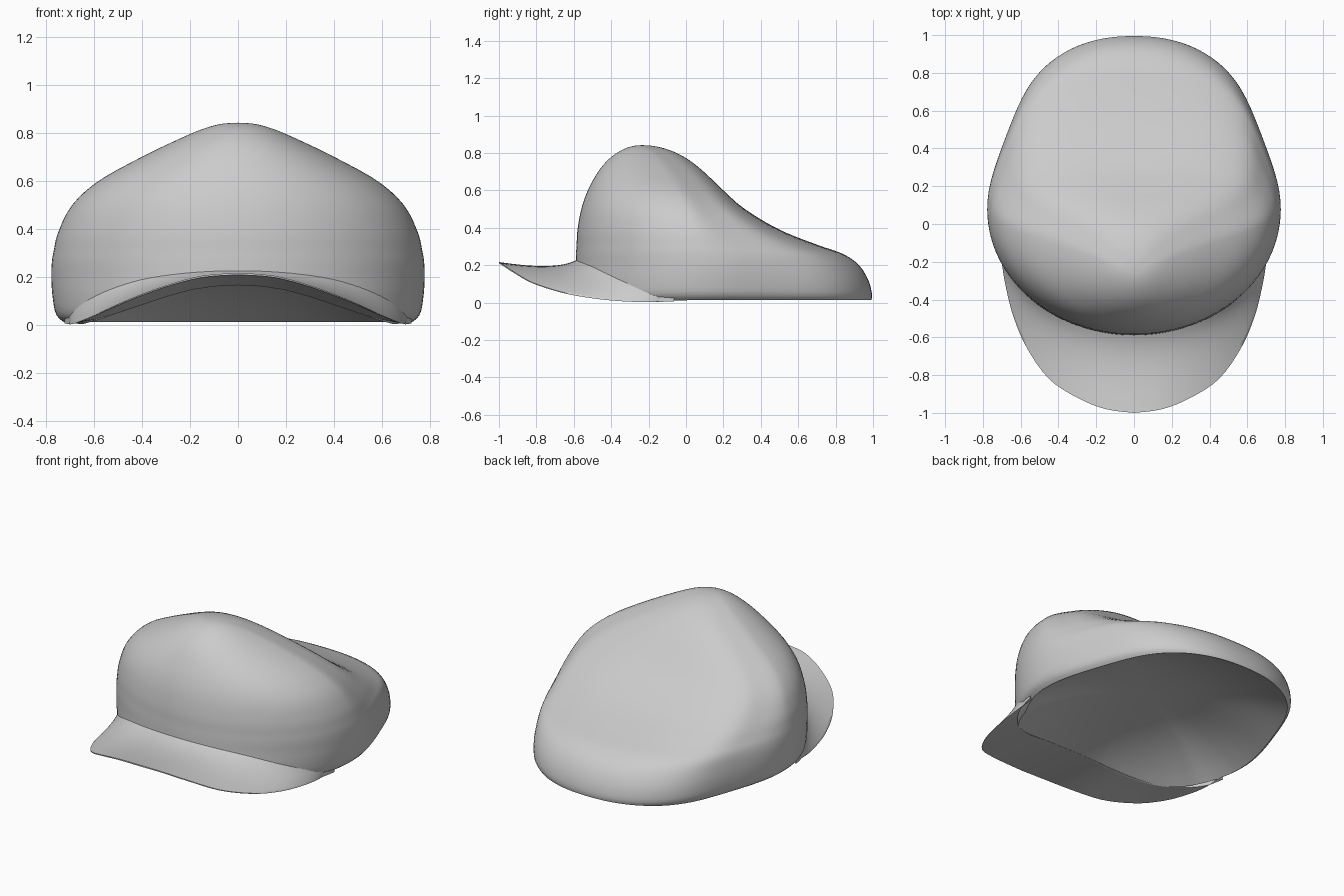
import bpy, bmesh
from math import sin, cos, pi

if "Cube" in bpy.data.objects:
    bpy.data.objects.remove(bpy.data.objects["Cube"])


def spline(rows, t):
    """Smooth interpolation through evenly indexed rows of numbers."""
    t = min(max(t, 0), len(rows) - 1)
    i = min(int(t), len(rows) - 2)
    f = t - i
    b, c = rows[i], rows[i + 1]
    a = rows[i - 1] if i else b
    d = rows[i + 2] if i + 2 < len(rows) else c
    out = []
    for p, q, r, s in zip(a, b, c, d):
        m0, m1 = (r - p) / 2, (s - q) / 2
        out.append(q + f * m0 + f * f * (3 * (r - q) - 2 * m0 - m1)
                   + f ** 3 * (2 * (q - r) + m0 + m1))
    return out


def lookup(pairs, x):
    """Piecewise linear value."""
    for (x0, y0), (x1, y1) in zip(pairs, pairs[1:]):
        if x <= x1:
            return y0 + (y1 - y0) * max(0, (x - x0) / (x1 - x0))
    return pairs[-1][1]


def finish(name, bm):
    bmesh.ops.recalc_face_normals(bm, faces=bm.faces[:])
    mesh = bpy.data.meshes.new(name)
    bm.to_mesh(mesh)
    bm.free()
    ob = bpy.data.objects.new(name, mesh)
    bpy.context.collection.objects.link(ob)
    bpy.ops.object.select_all(action='DESELECT')
    ob.select_set(True)
    bpy.context.view_layer.objects.active = ob
    bpy.ops.object.shade_smooth_by_angle(angle=1.0)
    return ob


# Crown slices: height, front y, back y, half width, widest y, squareness of back
SLICES = [
    (0.00, -0.585, 0.985, 0.705, 0.08, 2.25),
    (0.04, -0.595, 0.995, 0.755, 0.08, 2.25),
    (0.12, -0.595, 0.975, 0.772, 0.08, 2.25),
    (0.20, -0.59, 0.925, 0.777, 0.08, 2.25),
    (0.26, -0.588, 0.84, 0.775, 0.07, 2.35),
    (0.31, -0.585, 0.70, 0.767, 0.06, 2.5),
    (0.39, -0.58, 0.50, 0.747, 0.04, 2.8),
    (0.50, -0.56, 0.315, 0.69, 0.00, 3.0),
    (0.60, -0.525, 0.20, 0.58, -0.05, 2.8),
    (0.70, -0.47, 0.095, 0.40, -0.11, 2.5),
    (0.77, -0.41, 0.005, 0.255, -0.16, 2.2),
    (0.815, -0.345, -0.085, 0.15, -0.20, 2.0),
    (0.837, -0.285, -0.17, 0.07, -0.23, 2.0),
    (0.842, -0.235, -0.235, 0.0, -0.235, 2.0),
]
# Height of the lower edge against x: an arch at the front
ARCH = [(0, .165), (.1, .16), (.2, .145), (.3, .117), (.4, .083), (.5, .05),
        (.6, .022), (.7, .003), (.775, .015)]


def crown_point(t, a):
    z, yf, yb, w, ym, n = spline(SLICES, t)
    c, s = cos(a), sin(a)
    if s < 0:
        n = 2.0
    r = (abs(c) ** n + abs(s) ** n) ** (-1 / n)
    x = w * r * c
    if s > 0:                         # the sides run in a little towards the back
        x *= 1 - 0.06 * sin(pi * min(r * s, 1)) ** 2
    return x, ym + r * s * ((yb - ym) if s > 0 else (ym - yf)), z


def t_at_height(z):
    lo, hi = 0.0, len(SLICES) - 1.0
    for _ in range(30):
        mid = (lo + hi) / 2
        if spline(SLICES, mid)[0] < z:
            lo = mid
        else:
            hi = mid
    return lo


# Crown: lofted from the arched lower edge to the peak,
# closed underneath by a shallow hollow
COLS, ROWS, INNER = 112, 44, 16
HOLLOW = (0, 0.12, 0.20)
bm = bmesh.new()
grid = []
for i in range(COLS):
    a = 2 * pi * i / COLS
    x = abs(crown_point(1.5, a)[0])
    z0 = lookup(ARCH, x) if sin(a) < 0 else 0.013
    t0 = t_at_height(z0)
    t1 = len(SLICES) - 1
    edge = crown_point(t0, a)
    col = []
    for j in range(1, INNER):
        s = j / INNER
        col.append((HOLLOW[0] + (edge[0] - HOLLOW[0]) * s,
                    HOLLOW[1] + (edge[1] - HOLLOW[1]) * s,
                    HOLLOW[2] + (edge[2] - HOLLOW[2]) * s ** 2.4))
    col += [crown_point(t0 + (t1 - t0) * j / ROWS, a) for j in range(ROWS)]
    grid.append([bm.verts.new(co) for co in col])
peak = bm.verts.new((0, -0.235, 0.842))
middle = bm.verts.new(HOLLOW)
for i in range(COLS):
    p, q = grid[i], grid[(i + 1) % COLS]
    for j in range(len(p) - 1):
        bm.faces.new((p[j], q[j], q[j + 1], p[j + 1]))
    bm.faces.new((p[-1], q[-1], peak))
    bm.faces.new((q[0], p[0], middle))
finish("crown", bm)

# Brim: tapered wedge swept round the front of the crown
# Outer edge from the middle to the side (x, y, z)
EDGE = [(0, -1.0, .217), (.15, -.98, .205), (.30, -.92, .165), (.45, -.82, .108),
        (.565, -.66, .056), (.635, -.50, .026), (.675, -.35, .010),
        (.70, -.20, .004), (.70, -.08, .012)]
# Height where the brim meets the crown, against y
JOIN = [(-.6, .20), (-.5, .172), (-.42, .145), (-.35, .122), (-.2, .075),
        (-.08, .03), (0, .03)]
SIDE, STEPS = 32, 12
bm = bmesh.new()
loops = []
for i in range(-SIDE, SIDE + 1):
    u = abs(i) / SIDE
    sgn = -1 if i < 0 else 1
    ex, ey, ez = spline(EDGE, u * (len(EDGE) - 1))
    x, y, _ = crown_point(2.5, -pi / 2 + u * (pi / 2 - 0.22))
    top = lookup(JOIN, y)
    x, y = x * (0.985 - 0.03 * u ** 4), y * 0.985
    low = min(lookup(ARCH, x), top - 0.01)
    loop = []
    for j in range(STEPS + 1):       # upper surface with a fillet at the crown
        f = j / STEPS
        z = top + (ez - top) * f - 0.012 * sin(pi * f) * (1 - u) \
            + 0.03 * (1 - f) ** 6 * (1 - u * u)
        loop.append((x + (ex - x) * f, y + (ey - y) * f, z))
    for j in range(STEPS + 1):       # underside
        f = 1 - j / STEPS
        z = low + (ez - 0.008 * (1 - u) - low) * f
        loop.append((x + (ex - x) * f, y + (ey - y) * f, max(z, 0)))
    loops.append([bm.verts.new((sgn * px, py, pz)) for px, py, pz in loop])
n = len(loops[0])
for p, q in zip(loops, loops[1:]):
    for j in range(n):
        bm.faces.new((p[j], q[j], q[(j + 1) % n], p[(j + 1) % n]))
bm.faces.new(loops[0])
bm.faces.new(loops[-1])
finish("brim", bm)
